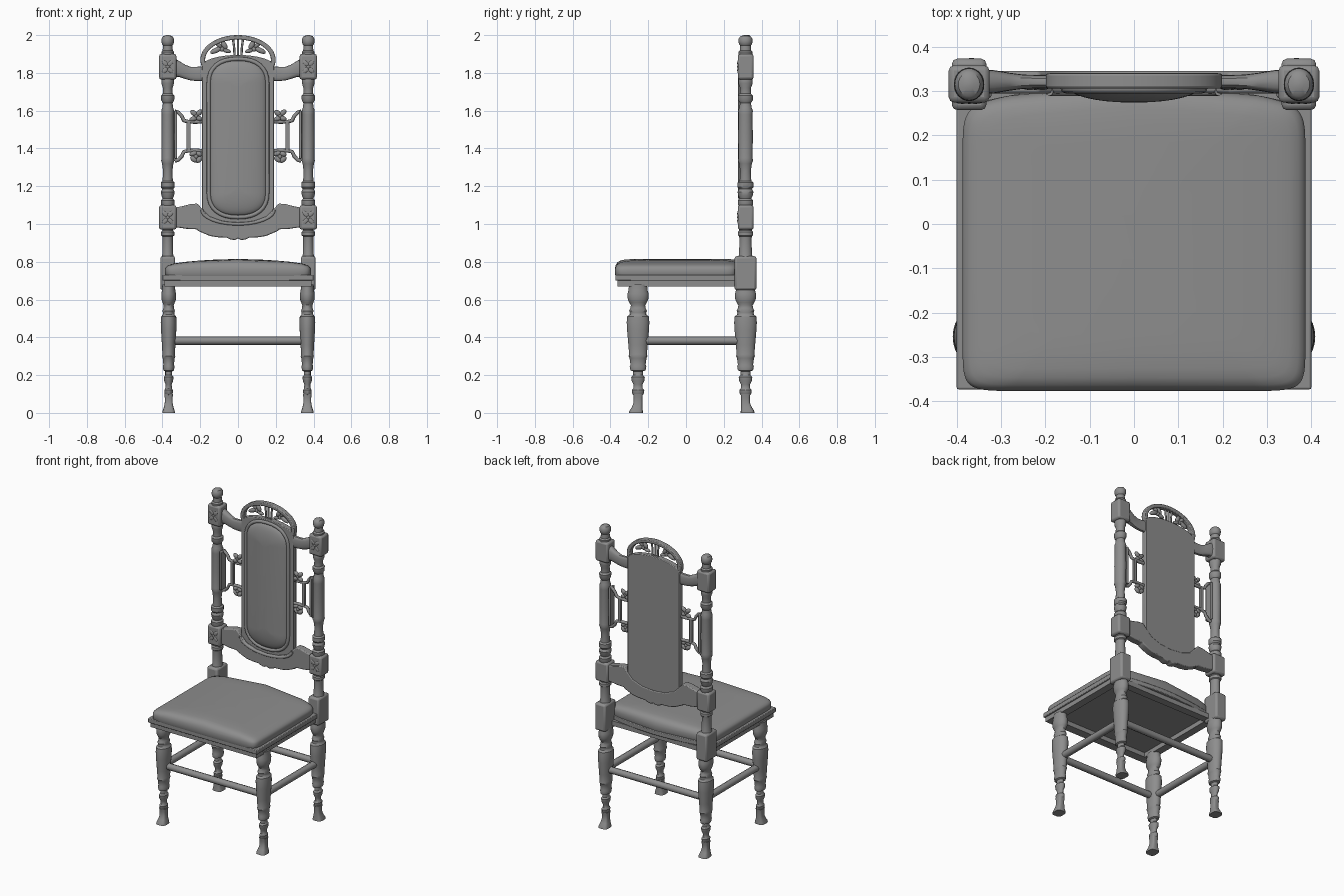
import bpy, bmesh
from math import sin, cos, pi, radians
from mathutils import Vector, Matrix

if "Cube" in bpy.data.objects:
    bpy.data.objects.remove(bpy.data.objects["Cube"])

PX, PY, FY = 0.372, 0.315, -0.254   # post x, back post y, front leg y
GREY = bpy.data.materials.new("dark_grey")
GREY.diffuse_color = (0.27, 0.27, 0.27, 1)
GREY.use_nodes = True
GREY.node_tree.nodes["Principled BSDF"].inputs["Base Color"].default_value = GREY.diffuse_color


def link(name, data):
    data.materials.append(GREY)
    ob = bpy.data.objects.new(name, data)
    bpy.context.collection.objects.link(ob)
    return ob


def finish(name, bm):
    bmesh.ops.remove_doubles(bm, verts=bm.verts, dist=1e-5)
    bmesh.ops.recalc_face_normals(bm, faces=bm.faces)
    me = bpy.data.meshes.new(name)
    bm.to_mesh(me)
    bm.free()
    return link(name, me)


def loft(name, rings):
    """Skin a list of closed rings and cap both ends."""
    bm = bmesh.new()
    vs = [[bm.verts.new(p) for p in r] for r in rings]
    n = len(vs[0])
    for a, b in zip(vs, vs[1:]):
        for i in range(n):
            bm.faces.new((a[i], a[(i + 1) % n], b[(i + 1) % n], b[i]))
    bm.faces.new(vs[0])
    bm.faces.new(vs[-1])
    return finish(name, bm)


def sp(v, e):
    return (abs(v) ** e) * (1 if v >= 0 else -1)


def turned(name, prof, x, y, fx=1.0, n=24, e=1.0):
    """Turned part from (z, radius[, y shift]); fx narrows it in x, e<1 squares it."""
    rings = []
    for p in prof:
        d = p[2] if len(p) > 2 else 0
        rings.append([(x + fx * p[1] * sp(cos(2 * pi * i / n), e),
                       y + d + p[1] * sp(sin(2 * pi * i / n), e), p[0]) for i in range(n)])
    return loft(name, rings)


def plate(name, pts, a, b, flat=False, bevel=0.0):
    """Extrude an x-z outline along y (or an x-y outline along z if flat)."""
    put = (lambda p, d: (p[0], p[1], d)) if flat else (lambda p, d: (p[0], d, p[1]))
    ob = loft(name, [[put(p, a) for p in pts], [put(p, b) for p in pts]])
    if bevel:
        m = ob.modifiers.new("bevel", 'BEVEL')
        m.width, m.segments = bevel, 2
    return ob


def box(name, x0, x1, y0, y1, z0, z1, bevel=0.0):
    return plate(name, [(x0, z0), (x1, z0), (x1, z1), (x0, z1)], y0, y1, bevel=bevel)


def tube(name, pts, r, closed=False):
    cu = bpy.data.curves.new(name, 'CURVE')
    cu.dimensions, cu.bevel_depth, cu.bevel_resolution = '3D', r, 2
    cu.use_fill_caps = True
    s = cu.splines.new('POLY')
    s.points.add(len(pts) - 1)
    for q, p in zip(s.points, pts):
        q.co = (*p, 1)
    s.use_cyclic_u = closed
    return link(name, cu)


def leaves(name, x, y, z, specs, ry=0.012):
    """Cluster of flattened petals: (dx, dz, angle, length, width)."""
    bm = bmesh.new()
    for dx, dz, ang, l, w in specs:
        m = (Matrix.Translation((x + dx, y, z + dz)) @ Matrix.Rotation(radians(ang), 4, 'Y')
             @ Matrix.Diagonal((l, ry, w, 1)))
        bmesh.ops.create_uvsphere(bm, u_segments=12, v_segments=8, radius=1, matrix=m)
    return finish(name, bm)


def oval(hw, z0, z1, h, n=16):
    """Tall x-z outline with rounded ends of height h."""
    top = [(hw * sp(cos(pi * i / n), .85), z1 - h + h * sp(sin(pi * i / n), .85)) for i in range(n + 1)]
    bot = [(-hw * sp(cos(pi * i / n), .85), z0 + h - h * sp(sin(pi * i / n), .85)) for i in range(n + 1)]
    return top + bot


# Turned profiles
LEG = [(.09, .02), (.10, .03), (.12, .033), (.13, .024), (.15, .023), (.17, .034), (.19, .036),
       (.20, .026), (.22, .026), (.225, .04), (.245, .044), (.255, .04), (.29, .045), (.30, .05),
       (.31, .047), (.36, .051), (.44, .058), (.48, .06), (.51, .057), (.52, .045), (.53, .043),
       (.54, .047), (.555, .04), (.57, .038), (.585, .047), (.60, .054), (.63, .056), (.65, .05), (.68, .048)]
FOOT = [(0, .037, .011), (.012, .035, .01), (.03, .028, .005), (.055, .023, 0), (.08, .023, 0), (.1, .026, 0)]
POST = [(.82, .04), (.84, .034), (.92, .032), (.935, .034), (.94, .041), (.958, .041), (.965, .034), (.99, .034)]
SHAFT = [(1.09, .034), (1.105, .041), (1.125, .041), (1.135, .031), (1.15, .038), (1.17, .042),
         (1.185, .034), (1.195, .042), (1.22, .042), (1.227, .031), (1.28, .028), (1.32, .034), (1.335, .04),
         (1.35, .037), (1.46, .039), (1.58, .037), (1.60, .039), (1.615, .033), (1.64, .029), (1.655, .039),
         (1.68, .04), (1.69, .03), (1.72, .029), (1.745, .038), (1.76, .038), (1.78, .034)]
FINIAL = [(1.88, .036), (1.91, .038), (1.918, .03), (1.945, .028), (1.952, .034), (1.965, .037),
          (1.982, .036), (1.994, .027), (1.999, .012), (2.0, .002)]

for s, side in ((-1, "left"), (1, "right")):
    # Legs, feet and stretchers
    for y, d, w in ((FY, -1, "front"), (PY, 1, "back")):
        turned(f"{w}_leg_{side}", LEG, s * .367, y, .7)
        turned(f"{w}_foot_{side}", [(z, r, d * k) for z, r, k in FOOT], s * .367, y, .9, e=.6)
    tube(f"side_stretcher_{side}", [(s * .367, FY, .382), (s * .367, PY, .382)], .022)
    # Back post with blocks
    box(f"post_lower_block_{side}", s * PX - .039, s * PX + .039, .257, .373, .65, .83, .012)
    turned(f"post_neck_{side}", POST, s * PX, PY, .85)
    turned(f"post_shaft_{side}", SHAFT, s * PX, PY, .88)
    turned(f"post_finial_{side}", FINIAL, s * PX, PY, .9)
    for z0, z1, w in ((.97, 1.10, "middle"), (1.765, 1.90, "upper")):
        box(f"post_{w}_block_{side}", s * PX - .046, s * PX + .046, .274, .358, z0, z1, .012)
        leaves(f"{w}_rosette_{side}", s * PX, .275, (z0 + z1) / 2,
               [(.02 * cos(radians(a)), .026 * sin(radians(a)), -a, .02, .011) for a in (45, 135, 225, 315)]
               + [(0, 0, 0, .01, .01)], .004)
    # Upper arm: lofted, waisted in the middle
    rings = []
    for x, z0, z1, t in ((.345, 1.77, 1.88, .028), (.315, 1.78, 1.865, .026), (.28, 1.768, 1.843, .02),
                         (.25, 1.76, 1.832, .016), (.22, 1.757, 1.832, .015), (.18, 1.757, 1.835, .015)):
        c, h = (z0 + z1) / 2, (z1 - z0) / 2
        rings.append([(s * x, .321 + t * sp(cos(pi * i / 8), .7), c + h * sp(sin(pi * i / 8), .7))
                      for i in range(16)])
    loft(f"upper_arm_{side}", rings)
    # Side fretwork
    box(f"fret_strip_{side}", s * .33 - .008, s * .33 + .008, .285, .335, 1.345, 1.6, .004)
    box(f"fret_upright_{side}", s * .262 - .011, s * .262 + .011, .309, .327, 1.385, 1.545, .003)
    for m, w in ((1, "upper"), (-1, "lower")):
        pts = [(.335, .132), (.315, .125), (.297, .105), (.287, .083), (.265, .077), (.225, .075), (.185, .078)]
        tube(f"fret_{w}_scroll_{side}", [(s * x, .318, 1.465 + m * z) for x, z in pts], .01)
        leaves(f"fret_{w}_leaves_{side}", s * .222, .314, 1.465 + m * .1,
               [(-.012, m * .022, 40, .022, .014), (.016, m * .024, -40, .022, .014),
                (-.014, -m * .008, -20, .022, .013), (.016, -m * .006, 20, .02, .013),
                (0, m * .008, 0, .012, .012)])
    # Crest leaves and bars
    leaves(f"crest_leaves_{side}", s * .085, .322, 1.925,
           [(s * .03, -.005, s * 25, .035, .014), (-s * .012, .022, -s * 60, .026, .014),
            (s * .02, .026, -s * 45, .026, .012), (-s * .025, -.008, -s * 15, .024, .011),
            (0, 0, 0, .013, .013)])
    tube(f"crest_bar_{side}", [(s * .018, .322, 1.88), (s * .02, .322, 1.93), (s * .027, .322, 1.985)], .006)

for y, w in ((FY, "front"), (PY, "back")):
    tube(f"{w}_stretcher", [(-.367, y, .382), (.367, y, .382)], .022)

# Crest arch
tube("crest_bar_centre", [(0, .322, 1.88), (0, .322, 1.985)], .006)
angs = [radians(-18 + 216 * i / 36) for i in range(37)]
arch = [(.199 * cos(a), 1.87 + .13 * sin(a)) for a in angs]
arch += [(.174 * cos(a), 1.87 + .106 * sin(a)) for a in reversed(angs)]
plate("crest_arch", arch, .306, .34, bevel=.005)

# Back panel, mouldings and padded cushion
N = 20
panel = [(.191 * cos(pi * i / N), 1.835 + .06 * sin(pi * i / N)) for i in range(N + 1)]
panel += [(-.191 * cos(pi * i / N), 1.07 - .065 * sin(pi * i / N)) for i in range(N + 1)]
plate("back_panel", panel, .306, .341, bevel=.004)
tube("panel_moulding", [(x, .306, z) for x, z in oval(.155, 1.036, 1.874, .13)], .011, True)
pad = []
for i in range(9):
    t = i / 8 * pi / 2 * .97
    k = .145 * (1 - cos(t))
    pad.append([(x, .31 - .036 * sin(t), z)
                for x, z in oval(.15 - k, 1.045 + k, 1.866 - k, max(.12 - k, .004))])
loft("panel_cushion", pad)

# Scalloped lower rail, one half outline mirrored
half = [(0, .924), (.018, .914), (.045, .92), (.06, .928), (.11, .93), (.15, .937), (.185, .952), (.21, .963),
        (.218, .972), (.27, .974), (.34, .985), (.34, 1.085), (.30, 1.093), (.25, 1.106), (.215, 1.108), (.19, 1.08),
        (.15, 1.04), (.08, 1.015), (0, 1.007)]
plate("lower_back_rail", half + [(-x, z) for x, z in half[-2:0:-1]], .295, .345, bevel=.006)
lip = [(.191 * cos(pi + pi * i / N), .298, 1.075 - .075 * sin(pi * i / N)) for i in range(N + 1)]
tube("rail_moulding", lip, .009)


# Seat: bowed back edge, slab, hollow apron and domed cushion
def bow(x):
    return .262 + .055 * (1 - (x / .4) ** 2)


xs = [.4 - .8 * i / 16 for i in range(17)]
plate("seat_slab", [(-.4, -.373), (.4, -.373)] + [(x, bow(x)) for x in xs], .70, .73, True, .004)
box("apron_front", -.39, .39, -.362, -.305, .67, .702)
box("apron_back", -.35, .35, .25, .30, .67, .702)
for s, side in ((-1, "left"), (1, "right")):
    box(f"apron_{side}", s * .365 - .025, s * .365 + .025, -.362, .27, .67, .702)

# Cushion rings: (inset from the rim, edge height), then the crowned top
M = 72
rim = [(sp(cos(2 * pi * i / M), .13), sp(sin(2 * pi * i / M), .13)) for i in range(M)]
prof = [(.006, .722), (0, .735), (0, .762), (.005, .771), (.016, .778), (.035, .782)]
prof += [(w, .784) for w in (.06, .1, .15, .21, .28, .35)]
rings = []
for w, z in prof:
    ring = []
    for u, v in rim:
        x = (.387 - w) * u
        y0, y1 = -.377 + w * .85, bow(x) - w * .85
        y = y0 + (v + 1) / 2 * (y1 - y0)
        rise = min(1, max(0, (z - .762) / .02))
        ring.append((x, y, z + .03 * rise * (1 - (x / .4) ** 2) * min(1, .75 + w * 2.5)))
    rings.append(ring)
loft("seat_cushion", rings)

# Smooth shading with sharp edges kept
bpy.ops.object.select_all(action='DESELECT')
for ob in bpy.context.scene.objects:
    if ob.type == 'MESH':
        ob.select_set(True)
        bpy.context.view_layer.objects.active = ob
bpy.ops.object.shade_smooth_by_angle(angle=radians(35))
